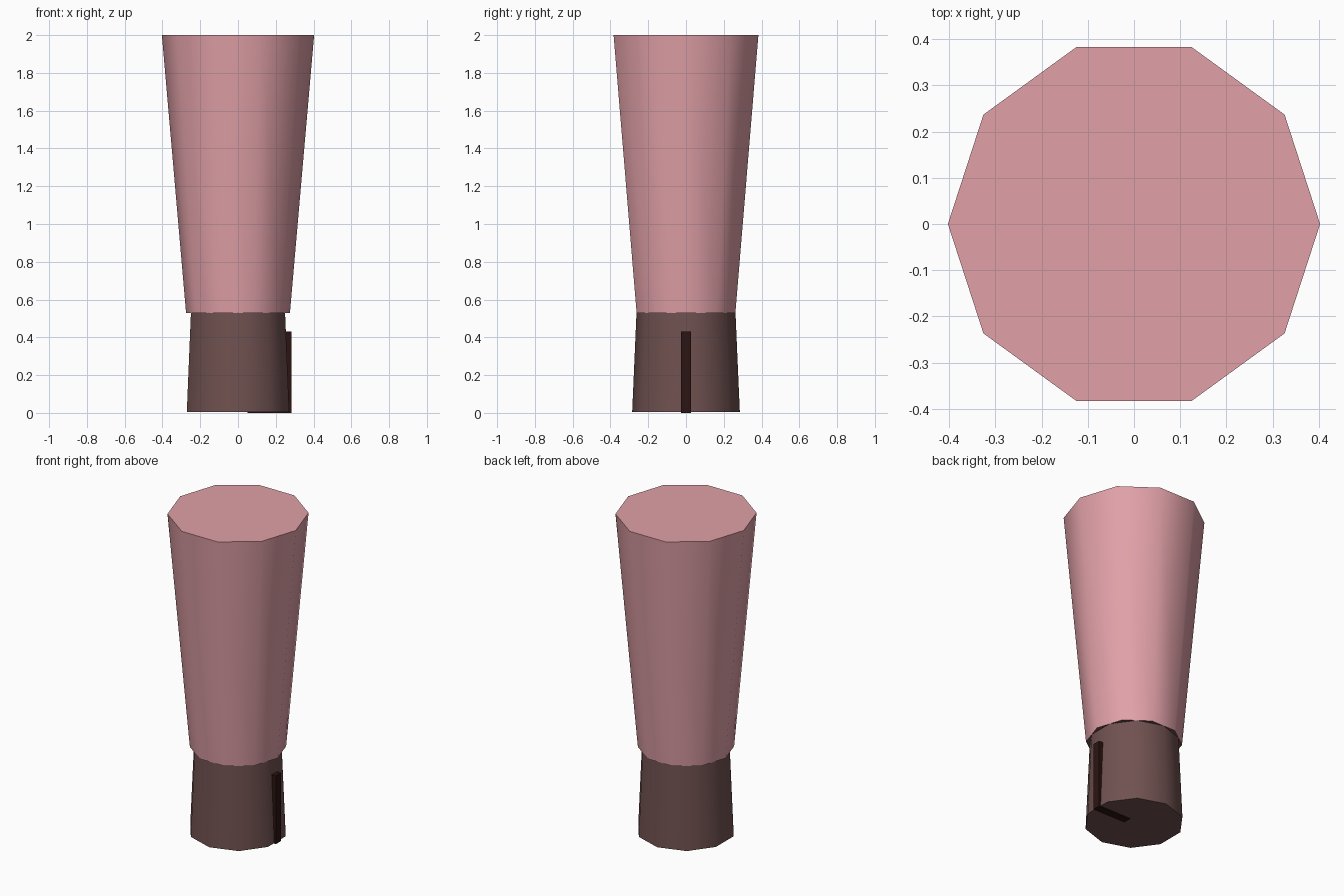
import bpy, math

if "Cube" in bpy.data.objects:
    bpy.data.objects.remove(bpy.data.objects["Cube"])


def material(name, rgb):
    m = bpy.data.materials.new(name)
    m.diffuse_color = (*rgb, 1)
    m.use_nodes = True
    m.node_tree.nodes["Principled BSDF"].inputs["Base Color"].default_value = m.diffuse_color
    return m


PINK = material("dusty pink", (0.75, 0.355, 0.39))
BROWN = material("dark brown", (0.16, 0.083, 0.08))
BLACK = material("brown black", (0.024, 0.007, 0.006))


def tapered(name, r_low, r_high, z0, z1, turn, mats):
    """Ten-sided tapered drum with smooth sides and flat caps."""
    bpy.ops.mesh.primitive_cone_add(vertices=10, radius1=r_low, radius2=r_high,
                                    depth=z1 - z0, location=(0, 0, (z0 + z1) / 2),
                                    rotation=(0, 0, turn))
    ob = bpy.context.object
    ob.name = name
    for m in mats:
        ob.data.materials.append(m)
    bpy.ops.object.shade_smooth_by_angle(angle=math.radians(40))
    return ob


def box(name, x0, x1, z0, z1, half_y):
    bpy.ops.mesh.primitive_cube_add(size=1, location=((x0 + x1) / 2, 0, (z0 + z1) / 2))
    ob = bpy.context.object
    ob.name = name
    ob.scale = (x1 - x0, 2 * half_y, z1 - z0)
    ob.data.materials.append(BLACK)


# Upper body: corners on the x axis, dark underside
body = tapered("upper_body", 0.275, 0.403, 0.53, 2.0, math.radians(90), [PINK, BROWN])
for p in body.data.polygons:
    if p.normal.z < -0.9:
        p.material_index = 1

# Lower sleeve: corners on the y axis
tapered("lower_sleeve", 0.285, 0.262, 0.004, 0.532, 0, [BROWN])

# Clip: upright strip on the right side and a strip under the base
box("clip_upright", 0.25, 0.282, 0.0, 0.43, 0.026)
box("clip_foot", 0.05, 0.25, 0.0, 0.02, 0.026)
